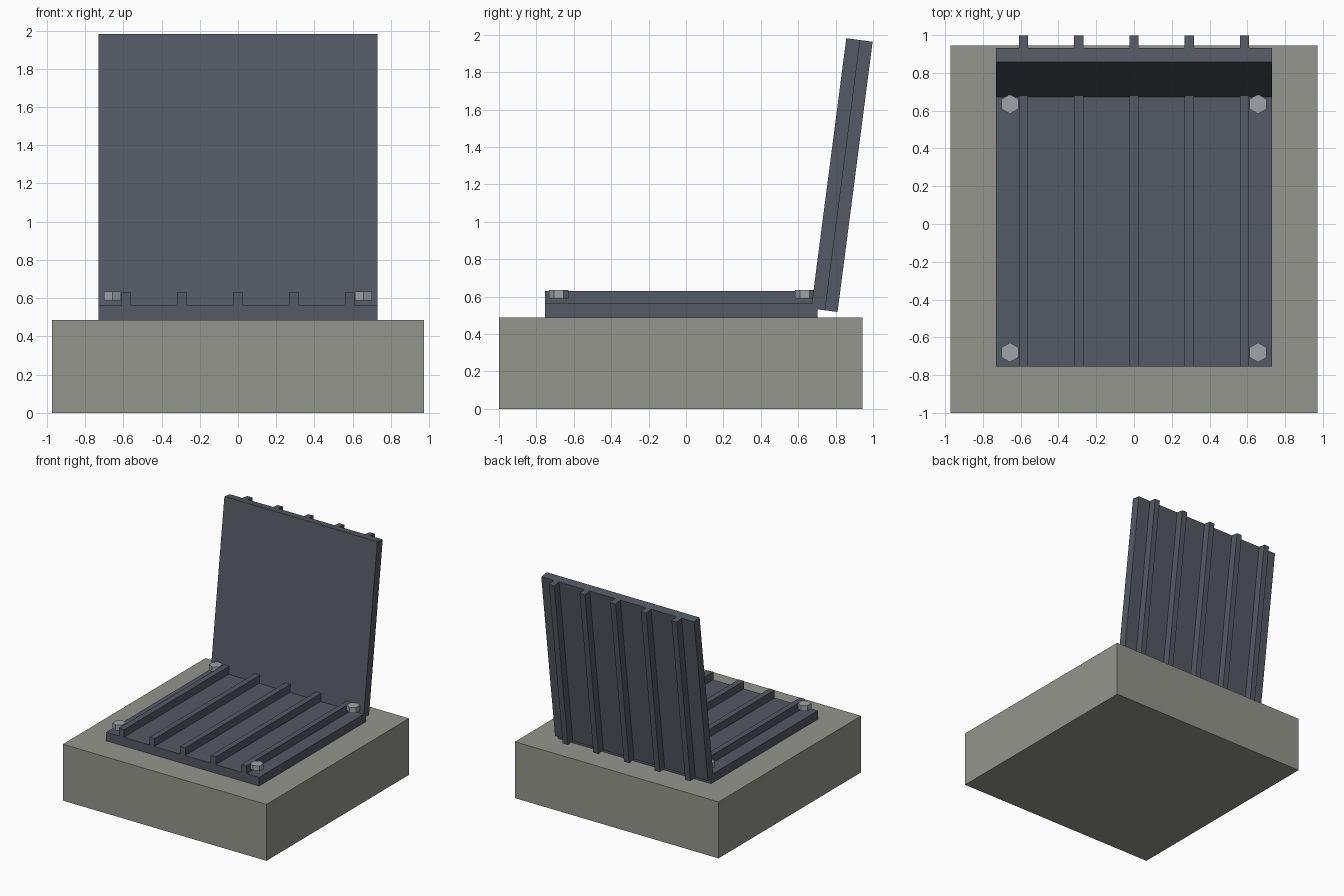
import bpy, bmesh
from math import radians, pi
from mathutils import Matrix, Vector

if "Cube" in bpy.data.objects:
    bpy.data.objects.remove(bpy.data.objects["Cube"])


def material(name, rgb):
    m = bpy.data.materials.new(name)
    m.diffuse_color = (*rgb, 1)
    m.use_nodes = True
    m.node_tree.nodes["Principled BSDF"].inputs["Base Color"].default_value = m.diffuse_color
    return m


CONCRETE = material("concrete", (0.30, 0.30, 0.27))
DARK = material("dark_plastic", (0.09, 0.10, 0.125))
STEEL = material("steel", (0.35, 0.37, 0.40))


def finish(name, bm, mat):
    bmesh.ops.recalc_face_normals(bm, faces=bm.faces)
    me = bpy.data.meshes.new(name)
    bm.to_mesh(me)
    bm.free()
    me.materials.append(mat)
    ob = bpy.data.objects.new(name, me)
    bpy.context.collection.objects.link(ob)
    return ob


# Ribbed panel: toothed cross-section in x/z, extruded along local y
def ribbed_panel(name, location, tilt, length, plate=0.075, rib=0.067):
    half, rib_half = 0.73, 0.025
    profile = [(half, 0), (-half, 0), (-half, plate)]
    for x in (-0.585, -0.293, 0, 0.293, 0.585):
        l, r = x - rib_half, x + rib_half
        profile += [(l, plate), (l, plate + rib), (r, plate + rib), (r, plate)]
    profile.append((half, plate))
    bm = bmesh.new()
    face = bm.faces.new([bm.verts.new((x, 0, z)) for x, z in profile])
    ext = bmesh.ops.extrude_face_region(bm, geom=[face])
    verts = [v for v in ext["geom"] if isinstance(v, bmesh.types.BMVert)]
    bmesh.ops.translate(bm, verts=verts, vec=Vector((0, length, 0)))
    ob = finish(name, bm, DARK)
    ob.location = location
    ob.rotation_euler.x = tilt
    return ob


# Concrete block
bm = bmesh.new()
bmesh.ops.create_cube(bm, size=1, matrix=Matrix.Translation((0, -0.028, 0.2435))
                      @ Matrix.Diagonal((1.944, 1.944, 0.487, 1)))
finish("concrete_base", bm, CONCRETE)

# Seat with ribs up, backrest leaning back with ribs to the rear
ribbed_panel("seat", (0, -0.755, 0.487), 0, 1.457)
ribbed_panel("backrest", (0, 0.857, 1.981), radians(-97.4), 1.457)

# Hex bolt heads at the seat corners
for side, x in (("left", -0.657), ("right", 0.657)):
    for end, y in (("front", -0.68), ("back", 0.635)):
        bm = bmesh.new()
        bmesh.ops.create_cone(
            bm, cap_ends=True, segments=6, radius1=0.052, radius2=0.052, depth=0.046,
            matrix=Matrix.Translation((x, y, 0.612)))
        # turn so a corner points along y
        top = max((v.co.y for v in bm.verts))
        if top - y < 0.05:
            bmesh.ops.rotate(bm, verts=bm.verts, cent=(x, y, 0),
                             matrix=Matrix.Rotation(pi / 6, 3, 'Z'))
        finish(f"bolt_{end}_{side}", bm, STEEL)
